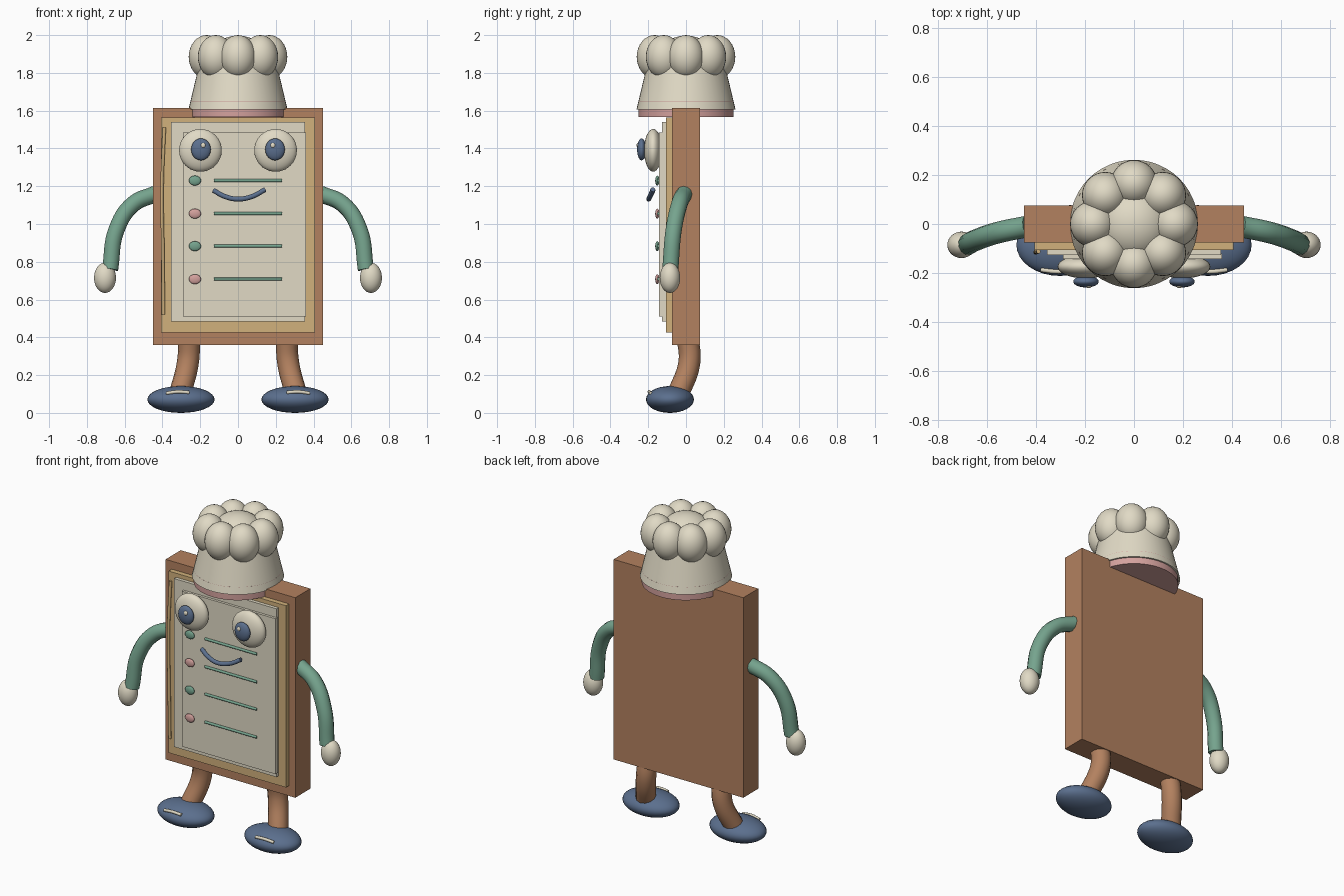
import bpy, math
from mathutils import Vector

if "Cube" in bpy.data.objects:
    bpy.data.objects.remove(bpy.data.objects["Cube"])


def material(name, rgb):
    m = bpy.data.materials.new(name)
    m.diffuse_color = (*rgb, 1)
    m.use_nodes = True
    m.node_tree.nodes["Principled BSDF"].inputs["Base Color"].default_value = m.diffuse_color
    return m


BROWN = material("brown cover", (0.45, 0.22, 0.115))
TAN = material("tan page", (0.64, 0.44, 0.20))
CREAM = material("cream", (0.75, 0.70, 0.56))
GREEN = material("green", (0.18, 0.37, 0.27))
BLUE = material("slate blue", (0.105, 0.16, 0.27))
PINK = material("pink", (0.66, 0.36, 0.34))


def finish(name, mat, smooth=True):
    ob = bpy.context.object
    ob.name = name
    ob.data.materials.clear()
    ob.data.materials.append(mat)
    if smooth:
        bpy.ops.object.shade_smooth_by_angle(angle=math.radians(40))
    return ob


def box(name, x, y, z, mat):
    """Box from (min, max) ranges."""
    bpy.ops.mesh.primitive_cube_add(size=1, location=[sum(r) / 2 for r in (x, y, z)])
    bpy.context.object.scale = [r[1] - r[0] for r in (x, y, z)]
    return finish(name, mat, False)


def ball(name, loc, radii, mat, seg=32):
    bpy.ops.mesh.primitive_uv_sphere_add(segments=seg, ring_count=seg // 2, radius=1, location=loc)
    bpy.context.object.scale = radii
    return finish(name, mat)


def cone(name, r1, r2, z1, z2, mat):
    bpy.ops.mesh.primitive_cone_add(vertices=48, radius1=r1, radius2=r2, depth=z2 - z1,
                                    location=(0, 0, (z1 + z2) / 2))
    return finish(name, mat)


def tube(name, points, radius, mat):
    """Round capped tube through the points."""
    cu = bpy.data.curves.new(name, "CURVE")
    cu.dimensions = "3D"
    cu.bevel_depth = radius
    cu.bevel_resolution = 4
    cu.use_fill_caps = True
    sp = cu.splines.new("BEZIER")
    sp.bezier_points.add(len(points) - 1)
    for bp, p in zip(sp.bezier_points, points):
        bp.co = Vector(p)
        bp.handle_left_type = bp.handle_right_type = "AUTO"
    ob = bpy.data.objects.new(name, cu)
    bpy.context.collection.objects.link(ob)
    bpy.ops.object.select_all(action="DESELECT")
    ob.select_set(True)
    bpy.context.view_layer.objects.active = ob
    bpy.ops.object.convert(target="MESH")
    return finish(name, mat)


# Book body with stacked pages
box("cover", (-0.45, 0.45), (-0.075, 0.075), (0.36, 1.615), BROWN)
box("backing_page", (-0.407, 0.407), (-0.106, -0.07), (0.425, 1.565), TAN)
box("middle_page", (-0.355, 0.355), (-0.127, -0.10), (0.484, 1.54), CREAM)
box("front_page", (-0.29, 0.36), (-0.143, -0.12), (0.51, 1.485), CREAM)
tube("page_cord", [(-0.39, -0.112, 1.51), (-0.402, -0.115, 1.2),
                   (-0.398, -0.115, 0.85), (-0.395, -0.112, 0.52)], 0.009, TAN)

# List on the page: bullets and ruled lines
for i, z in enumerate((1.23, 1.055, 0.883, 0.708)):
    ball(f"bullet_{i + 1}", (-0.228, -0.152, z), (0.032, 0.011, 0.026), PINK if i % 2 else GREEN, 24)
    tube(f"ruled_line_{i + 1}", [(-0.127, -0.145, z), (0.233, -0.145, z)], 0.008, GREEN)

# Smile
tube("mouth", [(-0.13, -0.175, 1.178), (-0.07, -0.19, 1.146), (0, -0.197, 1.132),
               (0.075, -0.19, 1.146), (0.143, -0.175, 1.182)], 0.013, BLUE)

# Paired parts
for s, side in ((-1, "left"), (1, "right")):
    ball(f"eye_{side}", (0.199 * s, -0.174, 1.39), (0.113, 0.048, 0.113), CREAM)
    ball(f"pupil_{side}", (0.196 * s, -0.235, 1.395), (0.052, 0.024, 0.058), BLUE)
    ball(f"eye_glint_{side}", (0.185 * s, -0.253, 1.416), (0.013, 0.009, 0.014), CREAM, 16)
    tube(f"arm_{side}", [(0.435 * s, -0.01, 1.16), (0.555 * s, -0.035, 1.105),
                         (0.643 * s, -0.065, 0.97), (0.677 * s, -0.083, 0.76)], 0.044, GREEN)
    ball(f"hand_{side}", (0.704 * s, -0.085, 0.715), (0.058, 0.054, 0.08), CREAM)
    tube(f"leg_{side}", [(0.258 * s, 0.005, 0.42), (0.265 * s, 0.018, 0.27),
                         (0.31 * s, -0.045, 0.09)], 0.058, BROWN)
    ball(f"shoe_{side}", (0.302 * s, -0.085, 0.071), (0.178, 0.127, 0.071), BLUE)
    tube(f"shoelace_{side}", [(0.38 * s, -0.187, 0.104), (0.32 * s, -0.194, 0.112),
                              (0.258 * s, -0.192, 0.108)], 0.009, CREAM)

# Chef hat: band, flared wall and puffed crown
cone("hat_band", 0.252, 0.252, 1.567, 1.65, PINK)
cone("hat_wall", 0.262, 0.197, 1.607, 1.88, CREAM)
for i in range(8):
    a = math.tau * i / 8
    ball(f"hat_puff_{i + 1}", (0.166 * math.cos(a), 0.166 * math.sin(a), 1.885),
         (0.095, 0.095, 0.115), CREAM)
ball("hat_top_puff", (0, 0, 1.873), (0.15, 0.15, 0.125), CREAM)
